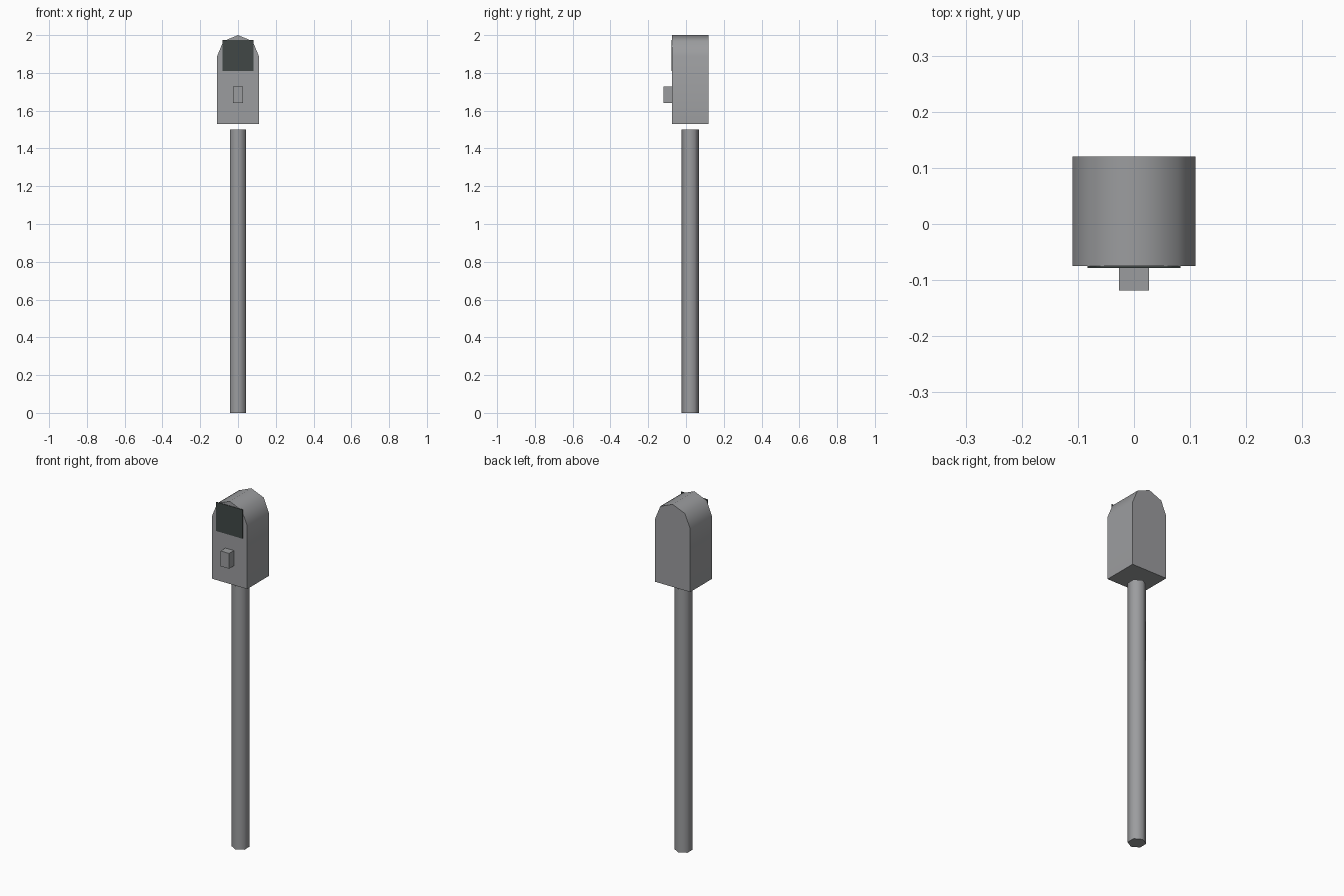
import bpy, bmesh, math

if "Cube" in bpy.data.objects:
    bpy.data.objects.remove(bpy.data.objects["Cube"])


def material(name, rgb):
    m = bpy.data.materials.new(name)
    m.diffuse_color = (*rgb, 1)
    m.use_nodes = True
    m.node_tree.nodes["Principled BSDF"].inputs["Base Color"].default_value = m.diffuse_color
    return m


grey = material("metal grey", (0.33, 0.335, 0.345))
dark = material("dark glass", (0.052, 0.064, 0.061))


def prism(name, outline, depth, mat, smooth=None):
    """Extrude a closed 3D outline along a depth vector."""
    bm = bmesh.new()
    face = bm.faces.new([bm.verts.new(p) for p in outline])
    ext = bmesh.ops.extrude_face_region(bm, geom=[face], use_keep_orig=True)
    verts = [g for g in ext["geom"] if isinstance(g, bmesh.types.BMVert)]
    bmesh.ops.translate(bm, verts=verts, vec=depth)
    bmesh.ops.recalc_face_normals(bm, faces=bm.faces)
    mesh = bpy.data.meshes.new(name)
    bm.to_mesh(mesh)
    bm.free()
    mesh.materials.append(mat)
    obj = bpy.data.objects.new(name, mesh)
    bpy.context.collection.objects.link(obj)
    if smooth:
        bpy.ops.object.select_all(action='DESELECT')
        obj.select_set(True)
        bpy.context.view_layer.objects.active = obj
        bpy.ops.object.shade_smooth_by_angle(angle=math.radians(smooth))
    return obj


def plate(name, half_width, z0, z1, y0, y1, mat):
    """Upright box between two depths."""
    w = half_width
    return prism(name, [(-w, y0, z0), (w, y0, z0), (w, y0, z1), (-w, y0, z1)],
                 (0, y1 - y0, 0), mat)


# Six-sided post with points towards front and back
angles = [math.radians(90 + 60 * i) for i in range(6)]
prism("post", [(0.0475 * math.cos(a), 0.0225 + 0.0475 * math.sin(a), 0) for a in angles],
      (0, 0, 1.5), grey, 65)

# Meter housing: square bottom with a half-octagon arch on top
arch = [(0.11 * math.cos(math.radians(45 * i)), -0.075,
         1.89 + 0.11 * math.sin(math.radians(45 * i))) for i in range(5)]
prism("meter_housing", [(-0.11, -0.075, 1.53), (0.11, -0.075, 1.53)] + arch,
      (0, 0.195, 0), grey, 50)

# Display window and coin box on the front
plate("display_window", 0.083, 1.81, 1.975, -0.078, -0.0745, dark)
plate("coin_box", 0.0265, 1.64, 1.727, -0.1185, -0.074, grey)
